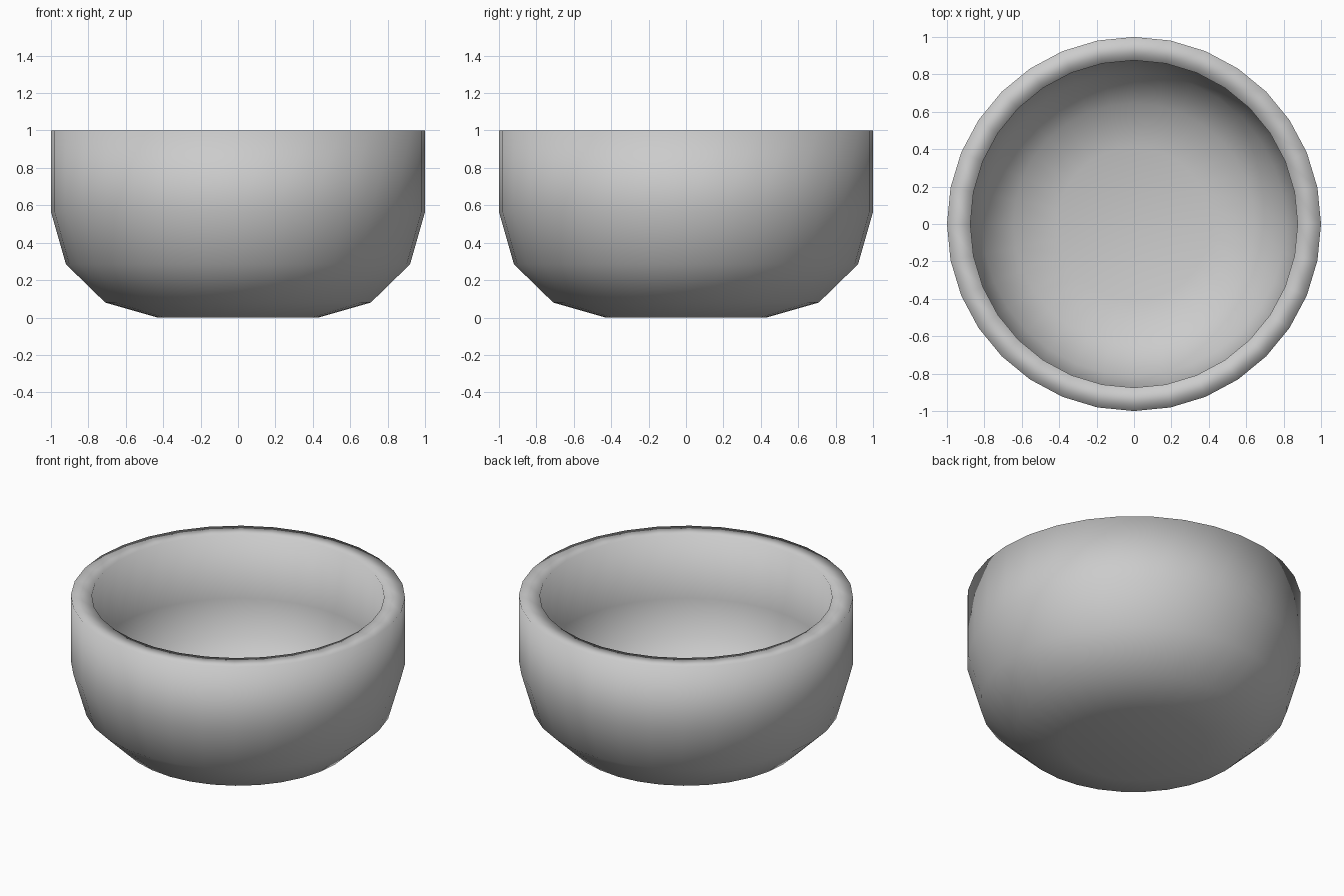
import bpy, bmesh
from math import cos, sin, pi

if "Cube" in bpy.data.objects:
    bpy.data.objects.remove(bpy.data.objects["Cube"])

SIDES = 32

# Cross-section (radius, height): outer wall up, flat rim, inner wall down
profile = [(0.43, 0), (0.71, 0.08), (0.92, 0.285), (1, 0.565), (1, 1),
           (0.875, 1), (0.875, 0.58), (0.81, 0.36), (0.645, 0.195), (0.41, 0.125)]

# Bowl: rings joined by quads, closed by the base and the inner floor
bm = bmesh.new()
rings = [[bm.verts.new((r * cos(2 * pi * i / SIDES), r * sin(2 * pi * i / SIDES), z))
          for i in range(SIDES)] for r, z in profile]
for low, high in zip(rings, rings[1:]):
    for i in range(SIDES):
        j = (i + 1) % SIDES
        bm.faces.new((low[i], low[j], high[j], high[i]))
bm.faces.new(rings[0][::-1])
bm.faces.new(rings[-1])
bmesh.ops.recalc_face_normals(bm, faces=bm.faces)
for face in bm.faces:
    face.smooth = True

mesh = bpy.data.meshes.new("bowl")
bm.to_mesh(mesh)
bm.free()
bowl = bpy.data.objects.new("bowl", mesh)
bpy.context.collection.objects.link(bowl)
